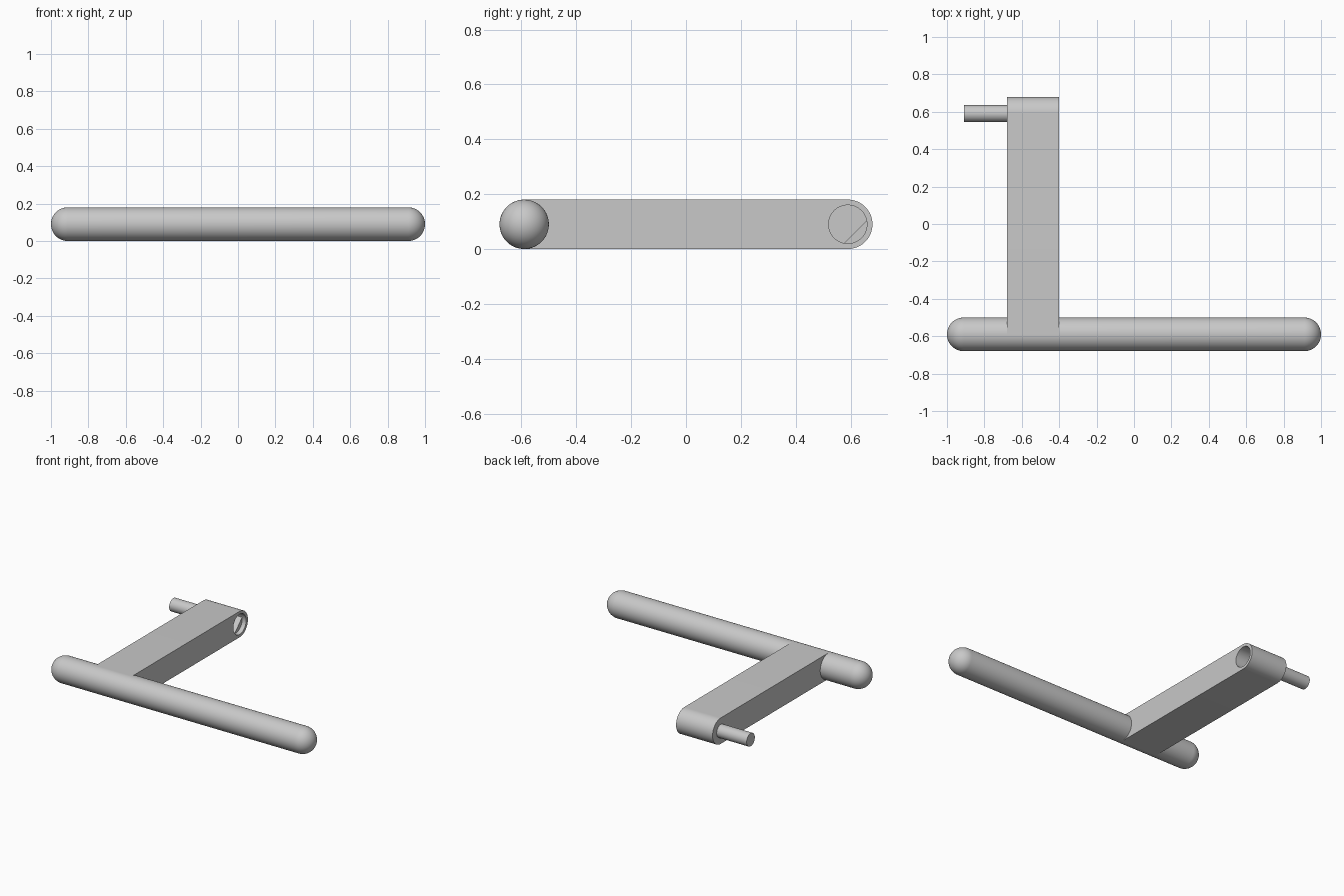
import bpy, bmesh
from math import sin, cos, pi, radians
from mathutils import Vector

cube = bpy.data.objects.get("Cube")
if cube:
    bpy.data.objects.remove(cube, do_unlink=True)

AXIS_Z = 0.09      # shared centre height
BAR_Y, PIN_Y = -0.59, 0.59
ARM_R = 0.09       # bar radius and half height of the arm
ARM_X0, ARM_X1 = -0.68, -0.40

grey = bpy.data.materials.new("plain grey")
grey.use_nodes = True
COLOUR = (0.58, 0.58, 0.58, 1)
grey.diffuse_color = COLOUR
grey.node_tree.nodes["Principled BSDF"].inputs["Base Color"].default_value = COLOUR


def arc(y, r, start, end, steps):
    """Points (y, z) on an arc around the shared height."""
    angles = [radians(start + (end - start) * i / steps) for i in range(steps + 1)]
    return [(y + r * cos(a), AXIS_Z + r * sin(a)) for a in angles]


def circle(y, r, steps=64):
    return arc(y, r, 0, 360, steps)[:-1]


def make_object(name, bm):
    bmesh.ops.recalc_face_normals(bm, faces=bm.faces)
    mesh = bpy.data.meshes.new(name)
    bm.to_mesh(mesh)
    bm.free()
    mesh.materials.append(grey)
    obj = bpy.data.objects.new(name, mesh)
    bpy.context.collection.objects.link(obj)
    return obj


def extrude_x(name, profile, x0, x1):
    """Solid made by sweeping a (y, z) outline along x."""
    bm = bmesh.new()
    face = bm.faces.new([bm.verts.new((x0, y, z)) for y, z in profile])
    swept = bmesh.ops.extrude_face_region(bm, geom=[face], use_keep_orig=True)
    verts = [g for g in swept["geom"] if isinstance(g, bmesh.types.BMVert)]
    bmesh.ops.translate(bm, verts=verts, vec=(x1 - x0, 0, 0))
    return make_object(name, bm)


def activate(obj):
    bpy.ops.object.select_all(action="DESELECT")
    obj.select_set(True)
    bpy.context.view_layer.objects.active = obj


def cut(obj, cutter):
    cutter.hide_render = True
    mod = obj.modifiers.new("cut", "BOOLEAN")
    mod.operation = "DIFFERENCE"
    mod.solver = "EXACT"
    mod.object = cutter
    activate(obj)
    bpy.ops.object.modifier_apply(modifier=mod.name)
    bpy.data.objects.remove(cutter, do_unlink=True)


# Round bar with hemispherical ends, spun around its own axis
bm = bmesh.new()
half = 1 - ARM_R
quarter = [i * pi / 2 / 16 for i in range(17)]
outline = [(-half - ARM_R * cos(a), ARM_R * sin(a)) for a in quarter]
outline += [(-x, r) for x, r in reversed(outline)]
verts = [bm.verts.new((x, BAR_Y, AXIS_Z + r)) for x, r in outline]
edges = [bm.edges.new(pair) for pair in zip(verts, verts[1:])]
bmesh.ops.spin(bm, geom=verts + edges, cent=(0, BAR_Y, AXIS_Z), axis=Vector((1, 0, 0)),
               angle=2 * pi, steps=64, use_merge=True)
bmesh.ops.remove_doubles(bm, verts=bm.verts, dist=0.0001)
bar = make_object("handle_bar", bm)

# Flat arm with a rounded far end
side = [(BAR_Y, AXIS_Z + ARM_R), (BAR_Y, AXIS_Z - ARM_R)]
arm = extrude_x("arm", side + arc(PIN_Y, ARM_R, -90, 90, 32), ARM_X0, ARM_X1)

# Socket: shallow round mouth, then a deeper bore with one slanted flat
cut(arm, extrude_x("mouth_cutter", circle(PIN_Y, 0.07), ARM_X1 - 0.03, ARM_X1 + 0.05))
cut(arm, extrude_x("bore_cutter", arc(PIN_Y, 0.07, 11.25, 258.75, 44),
                   ARM_X1 - 0.24, ARM_X1 - 0.02))

# Pin on the other side of the arm
pin = extrude_x("pin", circle(PIN_Y, 0.045, 48), -0.91, ARM_X0 + 0.01)

for obj in (bar, arm, pin):
    activate(obj)
    bpy.ops.object.shade_smooth_by_angle(angle=radians(30))
